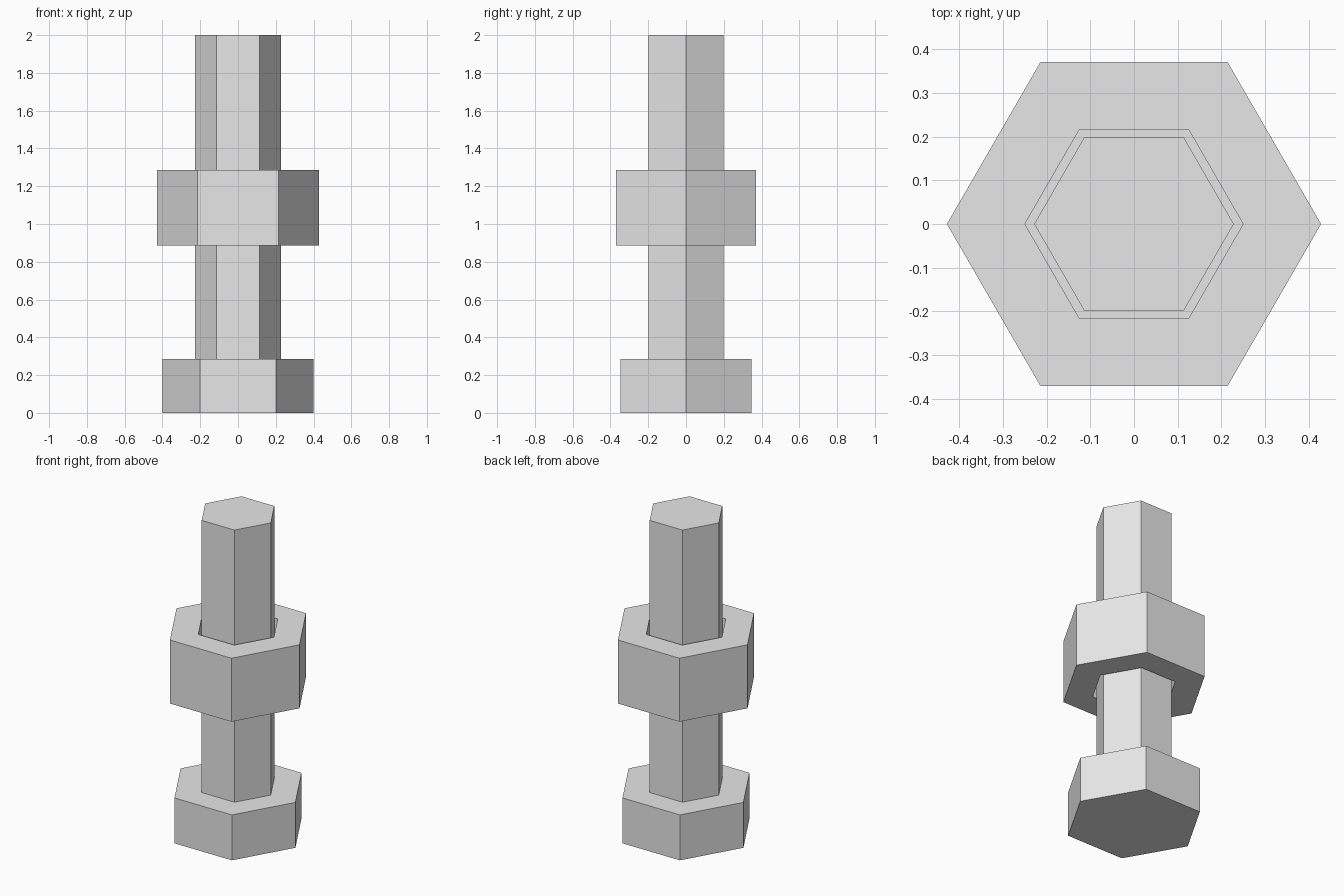
import bpy
import bmesh
from math import cos, sin, pi

cube = bpy.data.objects.get("Cube")
if cube:
    bpy.data.objects.remove(cube, do_unlink=True)

SIDES = 6

steel = bpy.data.materials.new("light_grey_metal")
steel.use_nodes = True
grey = (0.8, 0.8, 0.8, 1)
steel.diffuse_color = grey
steel.node_tree.nodes["Principled BSDF"].inputs["Base Color"].default_value = grey


def ring(bm, radius, z):
    """Hexagonal loop with a corner on +x."""
    angles = [2 * pi * i / SIDES for i in range(SIDES)]
    return [bm.verts.new((radius * cos(a), radius * sin(a), z)) for a in angles]


def bridge(bm, lower, upper):
    for i in range(SIDES):
        j = (i + 1) % SIDES
        bm.faces.new((lower[i], lower[j], upper[j], upper[i]))


def hex_prism(name, radius, bottom, top, hole=None):
    """Flat-shaded hexagonal prism, with an optional hexagonal through hole."""
    bm = bmesh.new()
    low, high = ring(bm, radius, bottom), ring(bm, radius, top)
    bridge(bm, low, high)
    if hole:
        in_low, in_high = ring(bm, hole, bottom), ring(bm, hole, top)
        bridge(bm, high, in_high)
        bridge(bm, in_high, in_low)
        bridge(bm, in_low, low)
    else:
        bm.faces.new(high)
        bm.faces.new(low[::-1])
    bmesh.ops.recalc_face_normals(bm, faces=bm.faces)
    mesh = bpy.data.meshes.new(name)
    bm.to_mesh(mesh)
    bm.free()
    mesh.materials.append(steel)
    obj = bpy.data.objects.new(name, mesh)
    bpy.context.collection.objects.link(obj)
    return obj


# Bolt: wide head at the bottom, straight shank to the top
hex_prism("bolt_head", 0.4, 0, 0.286)
hex_prism("bolt_shank", 0.2286, 0.286, 2)

# Loose nut around the shank
hex_prism("nut", 0.4286, 0.886, 1.286, hole=0.25)
